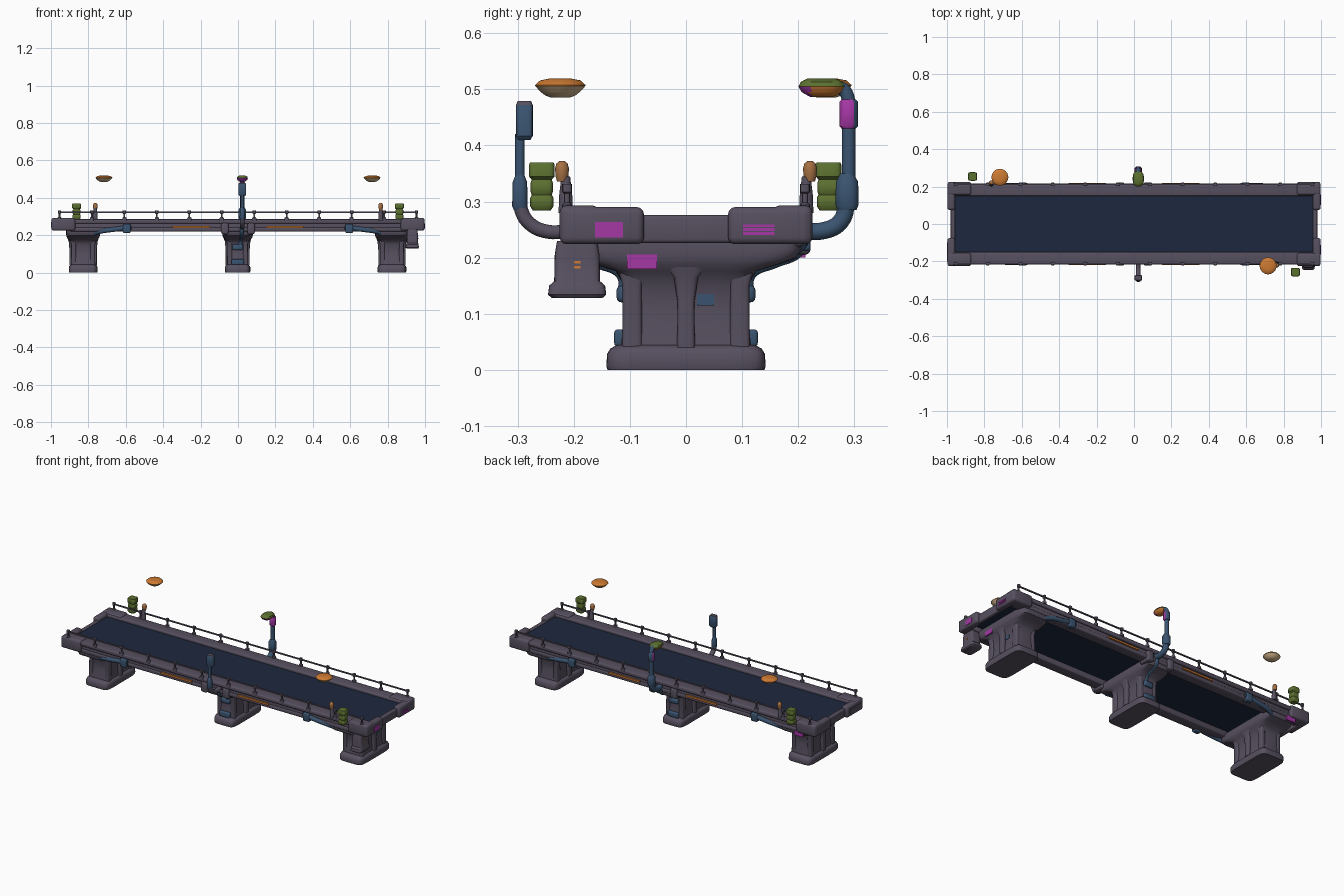
import bpy, bmesh, math
from mathutils import Vector


def mat(name, r, g, b):
    m = bpy.data.materials.new(name)
    lin = [((c / 255 + 0.055) / 1.055) ** 2.4 for c in (r, g, b)]
    m.diffuse_color = (*lin, 1)
    return m


GREY = mat("purple grey", 87, 80, 96)
NAVY = mat("dark navy", 29, 40, 62)
BLUE = mat("steel blue", 58, 84, 112)
OLIVE = mat("olive green", 92, 112, 48)
ORANGE = mat("orange", 205, 122, 50)
BROWN = mat("tan brown", 165, 112, 68)
TAN = mat("pale tan", 208, 178, 138)
MAGENTA = mat("magenta", 165, 55, 165)


def finish(bm, name, mats):
    bmesh.ops.recalc_face_normals(bm, faces=bm.faces[:])
    me = bpy.data.meshes.new(name)
    bm.to_mesh(me)
    bm.free()
    for m in mats:
        me.materials.append(m)
    ob = bpy.data.objects.new(name, me)
    bpy.context.collection.objects.link(ob)
    for o in bpy.context.selected_objects:
        o.select_set(False)
    ob.select_set(True)
    bpy.context.view_layer.objects.active = ob
    bpy.ops.object.shade_smooth_by_angle(angle=math.radians(40))
    return ob


def box(name, x, y, z, m, bevel=0.008):
    """Rounded box from (min, max) pairs."""
    bm = bmesh.new()
    bmesh.ops.create_cube(bm, size=1)
    for v in bm.verts:
        v.co = Vector([(a + b) / 2 + c * (b - a) for (a, b), c in zip((x, y, z), v.co)])
    if bevel:
        bmesh.ops.bevel(bm, geom=bm.edges[:], offset=bevel, segments=3, profile=0.5, affect='EDGES')
    return finish(bm, name, [m])


def loft(name, cx, cy, sections, mats, power=5.0, n=32, rule=None):
    """Stack of rounded rings (z, half x, half y); 'rule' picks a colour from the face normal."""
    bm = bmesh.new()
    rings = []
    for z, hx, hy in sections:
        ring = []
        for i in range(n):
            a = 2 * math.pi * (i + 0.5) / n
            c, s = math.cos(a), math.sin(a)
            ring.append(bm.verts.new((cx + hx * math.copysign(abs(c) ** (2 / power), c),
                                      cy + hy * math.copysign(abs(s) ** (2 / power), s), z)))
        rings.append(ring)
    for a, b in zip(rings, rings[1:]):
        for i in range(n):
            bm.faces.new((a[i], a[(i + 1) % n], b[(i + 1) % n], b[i]))
    bm.faces.new(rings[0])
    bm.faces.new(rings[-1])
    bmesh.ops.recalc_face_normals(bm, faces=bm.faces[:])
    if rule:
        for f in bm.faces:
            f.material_index = rule(f.normal)
    return finish(bm, name, mats if isinstance(mats, list) else [mats])


def pipe(name, pts, r, m):
    """Round tube along a smooth path."""
    cu = bpy.data.curves.new(name, 'CURVE')
    cu.dimensions = '3D'
    cu.bevel_depth = r
    cu.bevel_resolution = 3
    cu.use_fill_caps = True
    cu.resolution_u = 6
    sp = cu.splines.new('BEZIER')
    sp.bezier_points.add(len(pts) - 1)
    for p, co in zip(sp.bezier_points, pts):
        p.co = co
        p.handle_left_type = p.handle_right_type = 'AUTO'
    ob = bpy.data.objects.new(name, cu)
    bpy.context.collection.objects.link(ob)
    cu.materials.append(m)
    return ob


def span(a, b, s):
    return tuple(sorted((a * s, b * s)))


# Walking floor, visible from above and below
box("floor", (-0.962, 0.962), (-0.158, 0.158), (0.25, 0.271), NAVY, 0)

for s in (-1, 1):
    # Side frame: upper lip, recessed web, lower beam
    box("side_lip", (-0.96, 0.96), span(0.15, 0.217, s), (0.262, 0.286), GREY, 0.007)
    box("side_web", (-0.95, 0.95), span(0.15, 0.205, s), (0.225, 0.27), GREY, 0.004)
    box("side_beam", (-0.9, 0.9), span(0.15, 0.21, s), (0.22, 0.243), GREY, 0.007)
    # Short end frame
    box("end_frame", span(0.957, 0.98, s), (-0.16, 0.16), (0.226, 0.276), GREY, 0.007)
    for t in (-1, 1):
        # Corner blocks
        box("corner_end", span(0.957, 0.998, s), span(0.075, 0.222, t), (0.224, 0.29), GREY, 0.012)
        box("corner_side", span(0.87, 0.997, s), span(0.155, 0.225, t), (0.224, 0.293), GREY, 0.012)
        # Orange light strip on each side
        box("light_strip", span(0.15, 0.35, s), span(0.209, 0.218, t), (0.239, 0.249), ORANGE, 0)
        # Blue pipes near the outer piers
        pipe("brace_pipe", [(s * 0.79, t * 0.18, 0.205), (s * 0.74, t * 0.198, 0.22),
                            (s * 0.67, t * 0.206, 0.23), (s * 0.57, t * 0.206, 0.243)], 0.013, BLUE)
        box("pipe_clamp", span(0.575, 0.615, s), span(0.19, 0.222, t), (0.212, 0.26), BLUE, 0.006)
        # Brackets beside the middle pier
        box("middle_bracket", span(0.05, 0.09, s), span(0.15, 0.222, t), (0.205, 0.265), GREY, 0.01)
    # Railing
    for i in range(12):
        x = -0.955 + i * 1.91 / 11
        loft("rail_post", x, s * 0.212, [(0.28, 0.012, 0.01), (0.294, 0.011, 0.009), (0.298, 0.005, 0.005),
             (0.314, 0.005, 0.005), (0.317, 0.009, 0.009), (0.331, 0.009, 0.009)], GREY, 2.5, 10)
    box("hand_rail", (-0.955, 0.955), span(0.2085, 0.2155, s), (0.319, 0.326), GREY, 0)

# Three piers with foot, waisted shaft and flared cap
for x, w in ((-0.828, 0.077), (-0.002, 0.068), (0.823, 0.077)):
    loft("pier_foot", x, 0, [(0, w - 0.002, 0.14), (0.006, w, 0.142), (0.028, w, 0.141), (0.038, w - 0.004, 0.135),
                             (0.044, w - 0.014, 0.124)], GREY, 7)
    loft("pier_shaft", x, 0, [(0.035, w - 0.014, 0.117), (0.1, w - 0.022, 0.11), (0.15, w - 0.018, 0.11),
                              (0.176, w, 0.126), (0.188, w + 0.01, 0.165), (0.199, w + 0.013, 0.197),
                              (0.215, w + 0.015, 0.206), (0.232, w + 0.013, 0.203)], GREY, 7)
    for s in (-1, 1):
        # Centre rib and side ribs on the long faces
        loft("pier_rib", x + s * (w - 0.018), 0, [(0.04, 0.014, 0.016), (0.12, 0.014, 0.015), (0.165, 0.018, 0.022),
                                                  (0.2, 0.03, 0.055)], GREY, 4, 20)
        for t in (-1, 1):
            loft("pier_corner", x + s * (w - 0.026), t * 0.096, [(0.04, 0.014, 0.018), (0.15, 0.013, 0.017),
                                                                 (0.19, 0.02, 0.028)], GREY, 4, 20)

# Blue fittings on the middle pier's narrow faces
for s in (-1, 1):
    box("pier_lower_grille", (-0.035, 0.032), span(0.1, 0.128, s), (0.042, 0.072), BLUE, 0.006)
    box("pier_valve", (-0.03, 0.028), span(0.1, 0.124, s), (0.12, 0.151), BLUE, 0.01)
    pipe("pier_pipe", [(0.012, s * 0.11, 0.135), (0.014, s * 0.114, 0.17), (0.018, s * 0.16, 0.193),
                       (0.02, s * 0.198, 0.21), (0.021, s * 0.213, 0.24)], 0.011, BLUE)

# Lamp posts, whole one at the back and broken one at the front
X = 0.023
pipe("back_post_arm", [(X, 0.2, 0.25), (X, 0.245, 0.248), (X, 0.276, 0.265), (X, 0.286, 0.3), (X, 0.288, 0.34)],
     0.016, BLUE)
loft("back_post_sleeve", X, 0.287, [(0.285, 0.017, 0.017), (0.295, 0.021, 0.021), (0.335, 0.02, 0.02),
                                    (0.35, 0.012, 0.012)], BLUE, 2.5, 20)
pipe("back_post_pole", [(X, 0.29, 0.33), (X, 0.29, 0.42), (X, 0.29, 0.478), (X, 0.28, 0.5), (X, 0.252, 0.506)],
     0.0125, BLUE)
loft("back_post_collar", X, 0.29, [(0.43, 0.013, 0.013), (0.435, 0.017, 0.017), (0.477, 0.017, 0.017),
                                   (0.482, 0.013, 0.013)], [BLUE, MAGENTA], 2.5, 20, lambda n: int(n.y < 0.3))
loft("back_lamp_head", X, 0.242, [(0.486, 0.014, 0.02), (0.495, 0.026, 0.036), (0.505, 0.03, 0.042),
                                  (0.513, 0.027, 0.038), (0.519, 0.016, 0.026)], [OLIVE, ORANGE, MAGENTA], 2.6, 24,
     lambda n: 0 if n.z > -0.3 else 2 if n.y < -0.2 else 1)
pipe("front_post_arm", [(X, -0.2, 0.25), (X, -0.245, 0.246), (X, -0.28, 0.262), (X, -0.295, 0.29), (X, -0.296, 0.33)],
     0.013, GREY)
loft("front_post_sleeve", X, -0.296, [(0.285, 0.011, 0.011), (0.292, 0.014, 0.014), (0.335, 0.013, 0.013),
                                      (0.347, 0.008, 0.008)], BLUE, 2.5, 20)
loft("front_post_pole", X, -0.296, [(0.33, 0.0085, 0.0085), (0.42, 0.0085, 0.0085)], BLUE, 2, 16)
loft("front_post_box", X, -0.288, [(0.41, 0.015, 0.011), (0.417, 0.021, 0.015), (0.472, 0.021, 0.015),
                                   (0.479, 0.017, 0.012)], [BLUE, GREY], 5, 24, lambda n: int(n.z > 0.4))

# Floating lamp discs, planters and bollards, one set at each end
for s, dy, by, py in ((-1, 0.25, 0.221, 0.254), (1, -0.224, -0.221, -0.257)):
    loft("floating_disc", s * 0.717, dy, [(0.485, 0.016, 0.016), (0.489, 0.027, 0.027), (0.496, 0.036, 0.036),
         (0.506, 0.045, 0.045), (0.508, 0.045, 0.045), (0.516, 0.036, 0.036), (0.519, 0.02, 0.02)],
         [ORANGE, TAN], 2, 28, lambda n: int(n.z < -0.3))
    loft("stacked_planter", s * 0.863, py, [(0.284, 0.016, 0.016), (0.292, 0.022, 0.021), (0.306, 0.022, 0.021),
         (0.312, 0.018, 0.018), (0.318, 0.021, 0.02), (0.333, 0.021, 0.02), (0.339, 0.017, 0.018),
         (0.345, 0.024, 0.023), (0.365, 0.024, 0.023), (0.37, 0.021, 0.021)], OLIVE, 5, 28)
    loft("bollard_body", s * 0.763, by * 0.97, [(0.28, 0.013, 0.013), (0.31, 0.012, 0.012), (0.345, 0.008, 0.008)],
         GREY, 2, 16)
    loft("bollard_head", s * 0.763, by, [(0.336, 0.009, 0.009), (0.346, 0.012, 0.012), (0.36, 0.0125, 0.0125),
         (0.368, 0.01, 0.01), (0.372, 0.005, 0.005)], BROWN, 2, 16)

# Hanging equipment box at the right end
loft("hanging_box", 0.932, -0.194, [(0.128, 0.03, 0.045), (0.134, 0.035, 0.052), (0.15, 0.034, 0.05),
     (0.158, 0.03, 0.041), (0.205, 0.03, 0.04), (0.23, 0.027, 0.036)], GREY, 6)
for z in (0.183, 0.192):
    box("box_mark", (0.958, 0.964), (-0.2, -0.188), (z - 0.002, z + 0.002), ORANGE, 0)

# Magenta painted plates
box("end_plate", (0.992, 1.0), (-0.162, -0.112), (0.236, 0.264), MAGENTA, 0)
for z in (0.243, 0.25, 0.257):
    box("end_stripe", (0.992, 1.0), (0.102, 0.158), (z - 0.0025, z + 0.0025), MAGENTA, 0)
box("cap_plate", (0.906, 0.914), (-0.105, -0.052), (0.18, 0.206), MAGENTA, 0)
box("left_cap_plate", (-0.91, -0.85), (0.204, 0.213), (0.2, 0.226), MAGENTA, 0)
box("left_end_edge", (-1.0, -0.992), (-0.2, -0.1), (0.24, 0.27), GREY, 0)
box("pier_plate", (0.874, 0.882), (0.02, 0.05), (0.115, 0.135), BLUE, 0)
